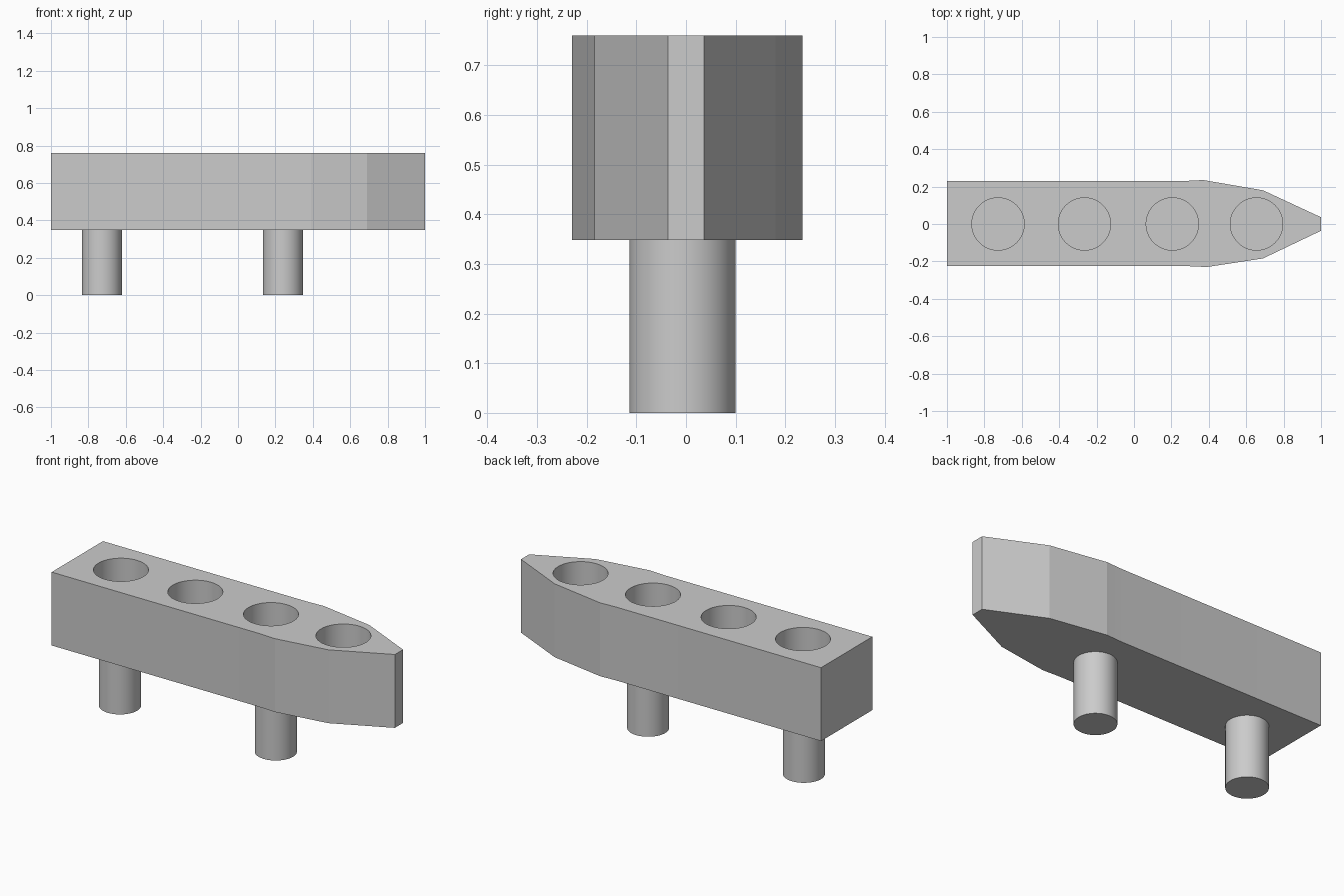
import bpy
import bmesh
import math

cube = bpy.data.objects.get("Cube")
if cube:
    bpy.data.objects.remove(cube, do_unlink=True)

BOTTOM, TOP = 0.348, 0.76
HOLE_DEPTH = 0.33

grey = bpy.data.materials.new("plain_grey")
grey.use_nodes = True
grey.diffuse_color = (0.6, 0.6, 0.6, 1)
grey.node_tree.nodes["Principled BSDF"].inputs["Base Color"].default_value = (0.6, 0.6, 0.6, 1)


def cylinder(name, x, y, radius, low, high):
    bpy.ops.mesh.primitive_cylinder_add(
        vertices=64, radius=radius, depth=high - low, location=(x, y, (low + high) / 2))
    obj = bpy.context.object
    obj.name = name
    obj.data.materials.append(grey)
    return obj


def smooth(obj):
    bpy.ops.object.select_all(action="DESELECT")
    obj.select_set(True)
    bpy.context.view_layer.objects.active = obj
    bpy.ops.object.shade_smooth_by_angle(angle=math.radians(8))


# Pointed block, extruded from its plan outline
outline = [(-1, -0.225), (0.28, -0.225), (0.39, -0.23), (0.69, -0.184), (1, -0.036),
           (1, 0.036), (0.69, 0.18), (0.37, 0.235), (0.27, 0.23), (-1, 0.23)]
bm = bmesh.new()
base = bm.faces.new([bm.verts.new((x, y, BOTTOM)) for x, y in outline])
extruded = bmesh.ops.extrude_face_region(bm, geom=[base])["geom"]
for item in extruded:
    if isinstance(item, bmesh.types.BMVert):
        item.co.z = TOP
bmesh.ops.recalc_face_normals(bm, faces=bm.faces)
mesh = bpy.data.meshes.new("block")
bm.to_mesh(mesh)
bm.free()
block = bpy.data.objects.new("block", mesh)
bpy.context.collection.objects.link(block)
mesh.materials.append(grey)

# Four round sockets sunk into the top
for i, x in enumerate((-0.727, -0.265, 0.205, 0.655)):
    cutter = cylinder(f"socket_cutter_{i + 1}", x, 0, 0.14, TOP - HOLE_DEPTH, TOP + 0.1)
    cutter.hide_render = True
    cutter.hide_viewport = True
    cut = block.modifiers.new(f"socket_{i + 1}", "BOOLEAN")
    cut.operation = "DIFFERENCE"
    cut.solver = "EXACT"
    cut.object = cutter

# Apply the cuts, then remove the cutters
bpy.context.view_layer.update()
cut_mesh = bpy.data.meshes.new_from_object(
    block.evaluated_get(bpy.context.evaluated_depsgraph_get()))
cutters = [m.object for m in block.modifiers]
block.modifiers.clear()
block.data = cut_mesh
for cutter in cutters:
    bpy.data.objects.remove(cutter, do_unlink=True)
smooth(block)

# Two pegs below
for name, x in (("rear_peg", -0.728), ("front_peg", 0.24)):
    smooth(cylinder(name, x, -0.007, 0.107, 0, BOTTOM))
